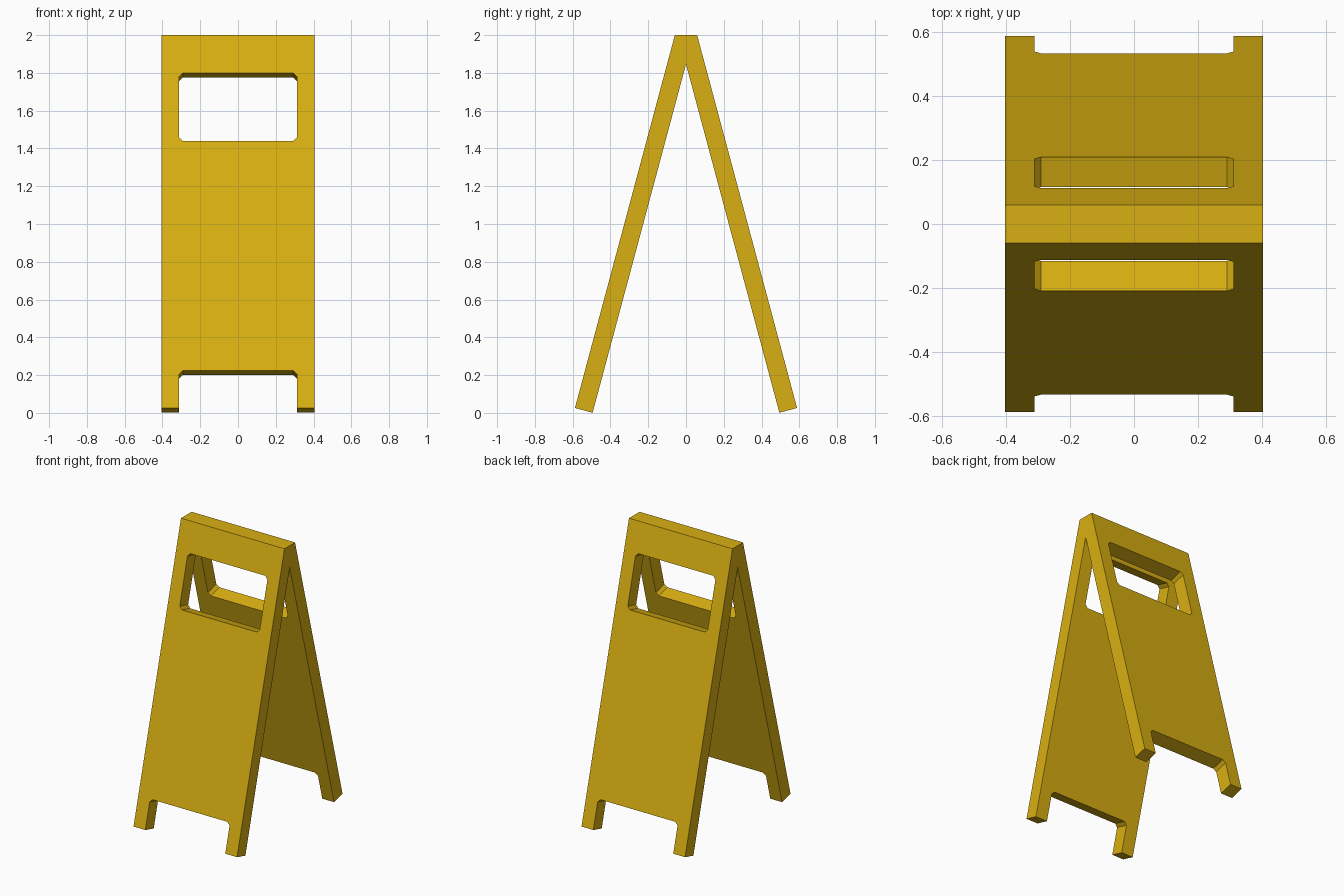
import bpy, bmesh, math
from mathutils import Matrix, Vector

if "Cube" in bpy.data.objects:
    bpy.data.objects.remove(bpy.data.objects["Cube"])

TILT = math.radians(15)
S, C = math.sin(TILT), math.cos(TILT)
THICK = 0.097
BASE_Y, BASE_Z = -0.588, 0.026      # outer bottom edge of the front panel
W, INNER, CH = 0.404, 0.312, 0.02   # half width, half opening, corner cut


def up(z):
    """Height on the outer face to distance along the panel."""
    return (z - BASE_Z) / C


yellow = bpy.data.materials.new("yellow_plastic")
yellow.diffuse_color = (0.69, 0.43, 0.006, 1)
yellow.use_nodes = True
yellow.node_tree.nodes["Principled BSDF"].inputs["Base Color"].default_value = yellow.diffuse_color


def add_loop(curve, pts):
    sp = curve.splines.new('POLY')
    sp.points.add(len(pts) - 1)
    for p, (x, y) in zip(sp.points, pts):
        p.co = (x, y, 0, 1)
    sp.use_cyclic_u = True


def panel(name, turn):
    # flat outline with feet, plus the handle window
    curve = bpy.data.curves.new(name + "_profile", 'CURVE')
    curve.dimensions = '2D'
    curve.fill_mode = 'BOTH'
    curve.extrude = THICK / 2
    n, lo, hi = up(0.225), up(1.44), up(1.80)
    add_loop(curve, [(-W, 0), (-INNER, 0), (-INNER, n - CH), (-INNER + CH, n),
                     (INNER - CH, n), (INNER, n - CH), (INNER, 0), (W, 0),
                     (W, 2.25), (-W, 2.25)])
    add_loop(curve, [(-INNER, lo + CH), (-INNER + CH, lo), (INNER - CH, lo),
                     (INNER, lo + CH), (INNER, hi - CH), (INNER - CH, hi),
                     (-INNER + CH, hi), (-INNER, hi - CH)])
    tmp = bpy.data.objects.new(name + "_tmp", curve)
    bpy.context.collection.objects.link(tmp)
    bpy.context.view_layer.update()
    mesh = bpy.data.meshes.new_from_object(
        tmp.evaluated_get(bpy.context.evaluated_depsgraph_get()))
    bpy.data.objects.remove(tmp)

    # lean the panel
    out = Vector((0, -C, S))
    o = Vector((0, BASE_Y, BASE_Z)) - out * THICK / 2
    lean = Matrix(((1, 0, 0, o.x), (0, S, -C, o.y), (0, C, S, o.z), (0, 0, 0, 1)))
    bm = bmesh.new()
    bm.from_mesh(mesh)
    bmesh.ops.remove_doubles(bm, verts=bm.verts, dist=1e-4)
    bm.transform(lean)
    # trim level on top and flush at the meeting plane
    for co, no in (((0, 0, 2), (0, 0, 1)), ((0, 0, 0), (0, 1, 0))):
        bmesh.ops.bisect_plane(bm, geom=bm.verts[:] + bm.edges[:] + bm.faces[:],
                               plane_co=co, plane_no=no, clear_outer=True)
        bmesh.ops.holes_fill(bm, edges=[e for e in bm.edges if e.is_boundary])
    bm.transform(Matrix.Rotation(turn, 4, 'Z'))
    bmesh.ops.recalc_face_normals(bm, faces=bm.faces)
    bmesh.ops.dissolve_limit(bm, angle_limit=0.01, verts=bm.verts, edges=bm.edges)
    for f in bm.faces:
        f.smooth = False
    bm.to_mesh(mesh)
    bm.free()
    mesh.name = name
    mesh.materials.clear()
    mesh.materials.append(yellow)
    ob = bpy.data.objects.new(name, mesh)
    bpy.context.collection.objects.link(ob)


# two identical leaning boards
panel("front_panel", 0)
panel("back_panel", math.pi)
